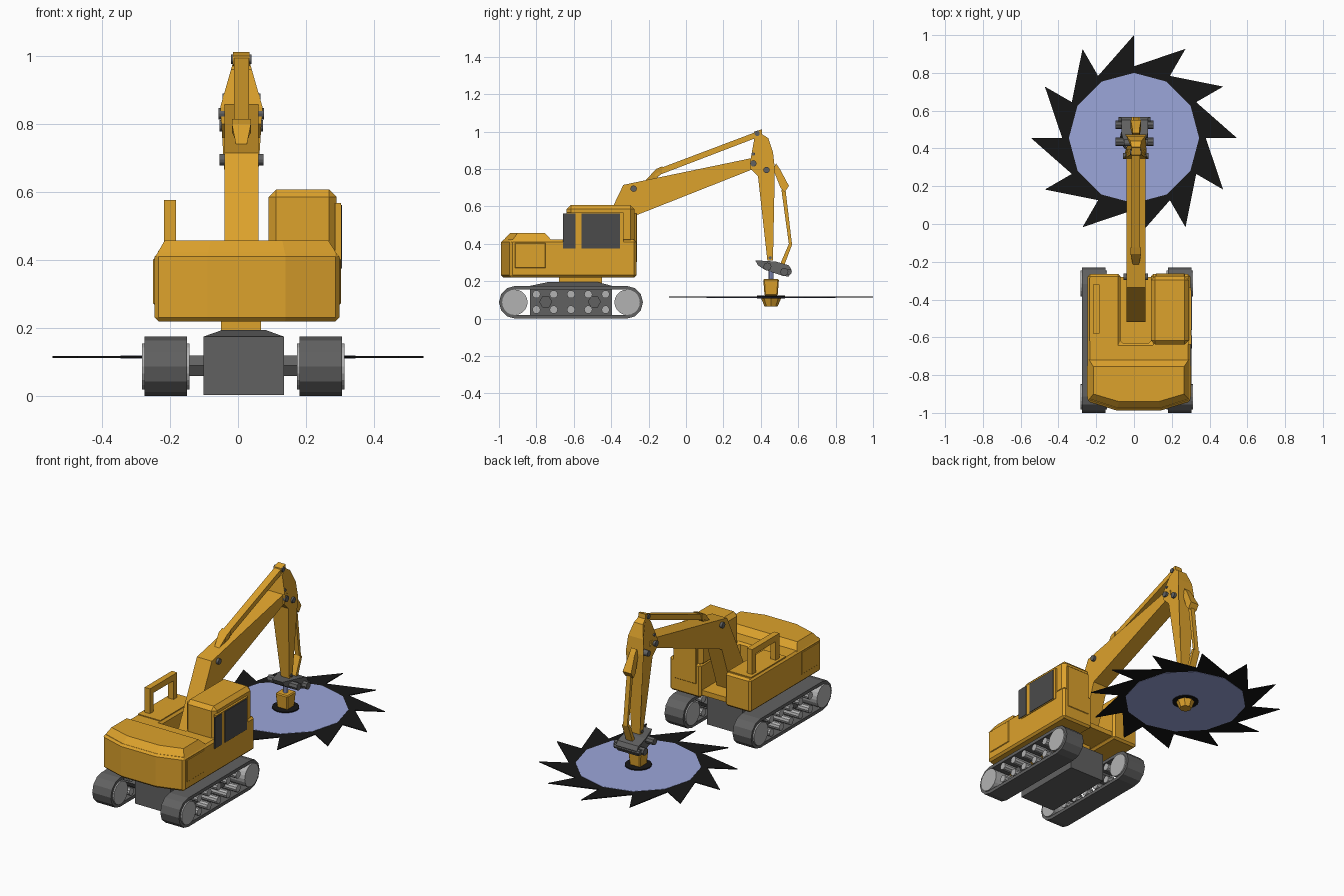
import bpy, bmesh, math
from mathutils import Vector, Matrix


def mat(name, col):
    m = bpy.data.materials.new(name)
    m.diffuse_color = (*col, 1)
    return m


YELLOW = mat("yellow_paint", (0.72, 0.36, 0.025))
DARK = mat("dark_steel", (0.12, 0.12, 0.12))
GLASS = mat("dark_glass", (0.07, 0.07, 0.07))
BLACK = mat("black_steel", (0.008, 0.008, 0.008))
BLUE = mat("blue_steel", (0.33, 0.38, 0.70))
LIGHT = mat("light_steel", (0.45, 0.45, 0.45))


def finish(name, bm, m, bevel=0):
    bmesh.ops.recalc_face_normals(bm, faces=bm.faces)
    me = bpy.data.meshes.new(name)
    bm.to_mesh(me)
    bm.free()
    me.materials.append(m)
    o = bpy.data.objects.new(name, me)
    bpy.context.collection.objects.link(o)
    if bevel:
        b = o.modifiers.new("bevel", 'BEVEL')
        b.width, b.segments = bevel, 1
    return o


def loft(name, a, b, m, bevel=0):
    """Solid between two matching outlines of 3D points."""
    bm = bmesh.new()
    va, vb = [bm.verts.new(p) for p in a], [bm.verts.new(p) for p in b]
    n = len(a)
    bm.faces.new(va)
    bm.faces.new(vb)
    for i in range(n):
        j = (i + 1) % n
        bm.faces.new((va[i], va[j], vb[j], vb[i]))
    return finish(name, bm, m, bevel)


def side(name, pts, half, m=YELLOW, cx=0.01, bevel=0):
    """Side profile (y, z) widened along x; half may depend on (y, z)."""
    h = half if callable(half) else (lambda y, z: half)
    return loft(name, [(cx - h(y, z), y, z) for y, z in pts],
                [(cx + h(y, z), y, z) for y, z in pts], m, bevel)


def plan(name, pts, z0, z1, m=YELLOW, top=None, bevel=0):
    """Plan outline (x, y) raised along z, optionally to another top outline."""
    return loft(name, [(x, y, z0) for x, y in pts], [(x, y, z1) for x, y in top or pts], m, bevel)


def rect(x0, x1, y0, y1):
    return [(x0, y0), (x1, y0), (x1, y1), (x0, y1)]


def box(name, x0, x1, y0, y1, z0, z1, m=YELLOW, bevel=0):
    return plan(name, rect(x0, x1, y0, y1), z0, z1, m, bevel=bevel)


def ngon(cx, cy, r, n, start=0.0):
    return [(cx + r * math.cos(start + i * math.tau / n),
             cy + r * math.sin(start + i * math.tau / n)) for i in range(n)]


def pin(name, y, z, r, half, m=DARK, cx=0.01, n=12):
    return side(name, ngon(y, z, r, n), half, m, cx)


def stadium(r, y0=-0.9125, y1=-0.3175, z=0.0875, n=6):
    a = [math.pi / 2 + i * math.pi / n for i in range(n + 1)]
    return [(y0 + r * math.cos(t), z + r * math.sin(t)) for t in a] + \
           [(y1 - r * math.cos(t), z - r * math.sin(t)) for t in a]


# tracks: hollow belt, end wheels and two rows of rollers per side
MID = 0.0155
for s, tag in ((-1, "left"), (1, "right")):
    cx = MID + s * 0.2275
    bm = bmesh.new()
    loops = [[bm.verts.new((cx + w, y, z)) for y, z in stadium(r)]
             for w, r in ((-0.062, 0.0875), (0.062, 0.0875), (0.062, 0.068), (-0.062, 0.068))]
    n = len(loops[0])
    for k in range(4):
        p, q = loops[k], loops[(k + 1) % 4]
        for i in range(n):
            bm.faces.new((p[i], p[(i + 1) % n], q[(i + 1) % n], q[i]))
    finish(tag + "_track_belt", bm, DARK)
    for y, e in ((-0.915, "rear"), (-0.315, "front")):
        pin(f"{tag}_{e}_wheel", y, 0.0875, 0.068, 0.07, LIGHT, cx, 20)
    for i in range(5):
        for z, e in ((0.13, "upper"), (0.048, "lower")):
            pin(f"{tag}_{e}_roller_{i}", -0.8 + i * 0.0925, z, 0.022, 0.06, LIGHT, cx, 10)
    for y in (-0.75, -0.49):
        side(f"{tag}_axle", ngon(y, 0.09, 0.035, 6), 0.075, DARK, MID + s * 0.15)

# undercarriage block with sloped top, and slewing base
box("undercarriage", -0.102, 0.135, -0.835, -0.395, 0.003, 0.175, DARK)
plan("undercarriage_cap", rect(-0.102, 0.135, -0.835, -0.395), 0.175, 0.195, DARK,
     rect(-0.045, 0.08, -0.74, -0.47))
box("slew_base", -0.05, 0.068, -0.68, -0.45, 0.19, 0.24)

# house: U-shaped body with a slot for the boom
body = [(-0.245, -0.265), (-0.245, -0.94), (-0.09, -0.988), (0.14, -0.988), (0.298, -0.94),
        (0.298, -0.265), (0.09, -0.265), (0.09, -0.63), (-0.072, -0.63), (-0.072, -0.265)]
plan("house_body", body, 0.22, 0.422, bevel=0.012)
box("slot_floor", -0.075, 0.093, -0.64, -0.28, 0.235, 0.265)
plan("counterweight_cap",
     [(-0.243, -0.71), (-0.243, -0.935), (-0.09, -0.985), (0.14, -0.985), (0.296, -0.935), (0.296, -0.71)],
     0.41, 0.458, top=[(-0.215, -0.755), (-0.215, -0.9), (-0.08, -0.94), (0.13, -0.94),
                       (0.265, -0.9), (0.265, -0.755)])
for x, tag in ((-0.245, "left"), (0.298, "right")):
    box(tag + "_access_panel", x - 0.004, x + 0.004, -0.915, -0.75, 0.27, 0.405, bevel=0.003)
box("left_deck_panel", -0.235, -0.085, -0.62, -0.285, 0.42, 0.427)

# handrail arch on the left deck
for y in (-0.58, -0.355):
    box("handrail_post", -0.218, -0.182, y, y + 0.035, 0.42, 0.55)
box("handrail_top", -0.218, -0.182, -0.58, -0.32, 0.54, 0.577)

# cab with side windows and front frame
box("cab", 0.09, 0.29, -0.638, -0.275, 0.40, 0.607, bevel=0.022)
for y0, y1, tag in ((-0.658, -0.59, "rear"), (-0.56, -0.352, "front")):
    box(tag + "_side_window", 0.302, 0.306, y0, y1, 0.375, 0.562, GLASS)
box("side_window_frame", 0.285, 0.302, -0.638, -0.335, 0.37, 0.567)
box("cab_front_frame", 0.115, 0.27, -0.28, -0.262, 0.30, 0.565, bevel=0.004)

# boom
side("boom", [(-0.52, 0.30), (-0.52, 0.33), (-0.335, 0.715), (-0.16, 0.752), (0.35, 0.858), (0.39, 0.85),
              (0.395, 0.82), (0.36, 0.80), (-0.285, 0.545), (-0.38, 0.265), (-0.48, 0.265)], 0.05)

# stick, widest at the boom joint and narrowing to both ends
def stick_half(y, z):
    return 0.062 - 0.04 * (z - 0.85) / 0.14 if z > 0.85 else 0.062 - 0.034 * (0.85 - z) / 0.54


side("stick", [(0.345, 0.80), (0.345, 0.85), (0.365, 0.96), (0.40, 0.99), (0.44, 0.965), (0.465, 0.89),
               (0.475, 0.80), (0.465, 0.31), (0.435, 0.31), (0.385, 0.76)], stick_half)
side("stick_cap", [(0.36, 0.975), (0.365, 1.0), (0.405, 1.012), (0.41, 0.96)], 0.024)

# stick cylinder along the top of the boom
side("stick_cylinder_mount", [(-0.22, 0.735), (-0.16, 0.80), (-0.125, 0.815), (-0.13, 0.775), (-0.16, 0.75)],
     lambda y, z: 0.015 if z < 0.76 else 0.028)
side("stick_cylinder", [(-0.17, 0.758), (-0.15, 0.80), (0.38, 1.0), (0.39, 0.972)], 0.022)

# bucket cylinder, rod and link in front of the stick
side("tool_cylinder", [(0.465, 0.80), (0.482, 0.83), (0.502, 0.80), (0.55, 0.71), (0.527, 0.675), (0.505, 0.70)],
     lambda y, z: 0.028 if z < 0.75 else 0.018)
side("tool_rod", [(0.51, 0.69), (0.532, 0.69), (0.567, 0.395), (0.552, 0.385)], 0.014)
side("tool_link", [(0.55, 0.40), (0.567, 0.395), (0.527, 0.29), (0.505, 0.295)], 0.022)

# joint pins
for tag, y, z, r, h in (("boom_cylinder", -0.28, 0.695, 0.017, 0.065), ("boom_stick", 0.36, 0.83, 0.017, 0.067),
                        ("stick_root", 0.43, 0.795, 0.017, 0.064), ("stick_side", 0.36, 0.88, 0.009, 0.056),
                        ("stick_top", 0.38, 0.99, 0.014, 0.03), ("stick_tip", 0.45, 0.325, 0.009, 0.034)):
    pin(tag + "_pin", y, z, r, h)

# tilted grey coupler with cross pins
side("coupler", [(0.37, 0.312), (0.385, 0.285), (0.42, 0.262), (0.52, 0.228), (0.55, 0.225), (0.565, 0.26),
                 (0.55, 0.285), (0.48, 0.305)], lambda y, z: 0.035 if y < 0.4 else 0.07, DARK, 0.003)
for i, (y, z) in enumerate(((0.435, 0.278), (0.525, 0.25))):
    pin(f"coupler_pin_{i}", y, z, 0.022, 0.1, DARK, 0.003, 8)
pin("coupler_end_pin", 0.55, 0.25, 0.016, 0.085, DARK, 0.003, 8)

# tool spindle and hub
HY = 0.455
plan("spindle", ngon(0, HY, 0.014, 8), 0.2, 0.28, BLUE)
plan("hub", rect(-0.035, 0.035, HY - 0.035, HY + 0.035), 0.122, 0.212, YELLOW,
     rect(-0.042, 0.042, HY - 0.042, HY + 0.042), bevel=0.006)
plan("hub_flange", ngon(0, HY, 0.075, 16), 0.107, 0.125, BLACK)
plan("hub_nut", ngon(0, HY, 0.035, 8), 0.065, 0.11, YELLOW, ngon(0, HY, 0.054, 8))

# saw blade: twelve swept teeth around a twelve-sided disc
teeth = []
for i in range(12):
    t = i * math.tau / 12
    for r in (0.38, 0.545):
        teeth.append((r * math.cos(t), HY + r * math.sin(t)))
plan("saw_teeth", teeth, 0.1125, 0.1175, BLACK)
plan("saw_disc", ngon(0, HY, 0.345, 12), 0.111, 0.119, BLUE)
